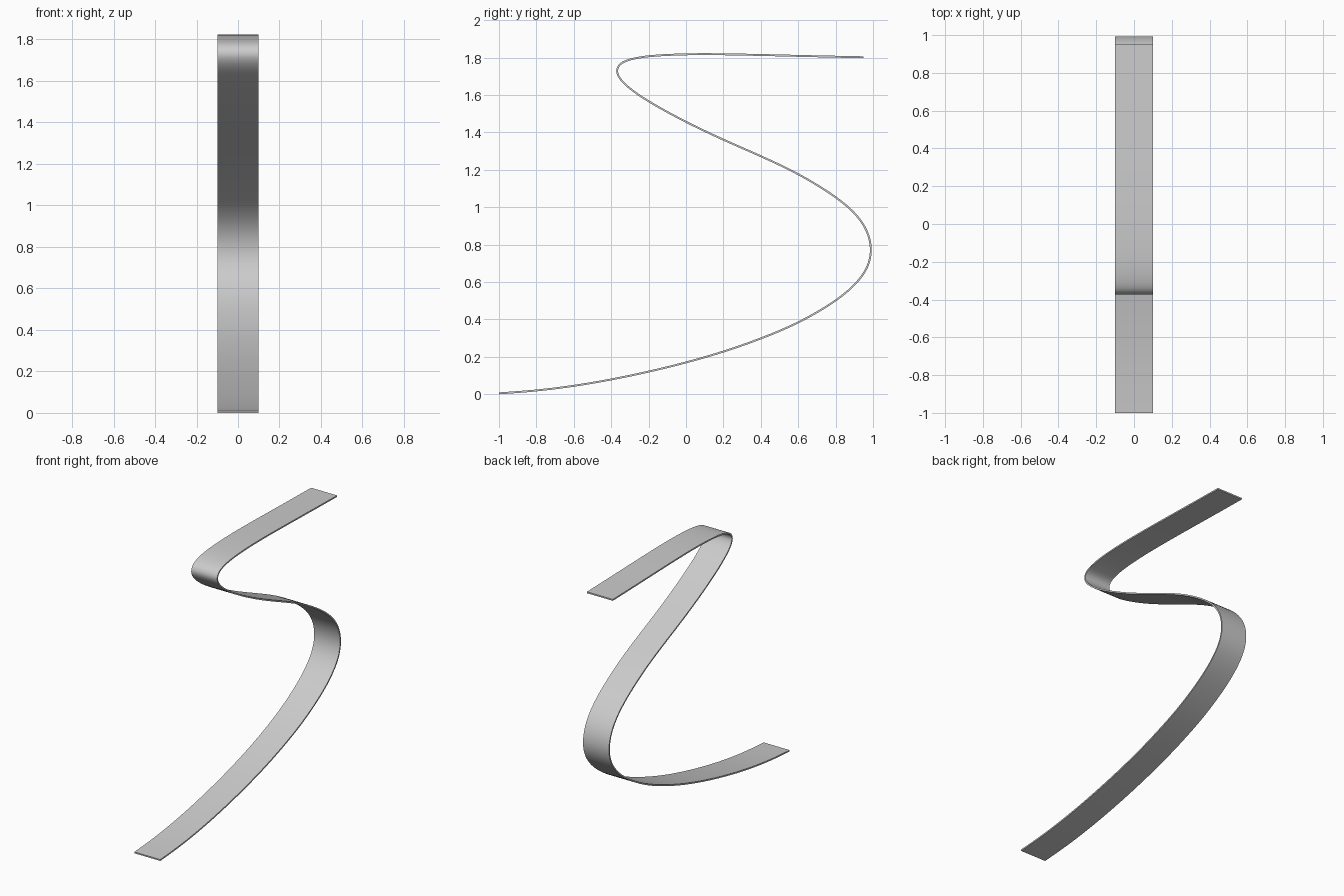
import bpy, bmesh
from mathutils import Vector

cube = bpy.data.objects.get("Cube")
if cube:
    bpy.data.objects.remove(cube)

HALF_WIDTH, THICKNESS, STEPS = 0.1, 0.01, 8

# Side path of the ribbon (y, z)
path = [(-1, .005), (-.8, .02), (-.6, .045), (-.4, .079), (-.2, .121), (0, .17),
        (.2, .228), (.4, .298), (.6, .383), (.8, .5), (.91, .594), (.97, .68),
        (.99, .77), (.97, .868), (.91, .96), (.8, 1.055), (.6, 1.178), (.4, 1.273),
        (.2, 1.361), (0, 1.456), (-.2, 1.566), (-.3, 1.635), (-.353, 1.687),
        (-.37, 1.73), (-.352, 1.766), (-.3, 1.79), (-.2, 1.808), (0, 1.818),
        (.2, 1.818), (.45, 1.813), (.7, 1.807), (.95, 1.802)]


def spline(points):
    """Centripetal Catmull-Rom curve through the points."""
    p = [Vector(q) for q in points]
    p = [2 * p[0] - p[1]] + p + [2 * p[-1] - p[-2]]
    out = []
    for a, b, c, d in zip(p, p[1:], p[2:], p[3:]):
        ab, bc, cd = ((v - u).length ** 0.5 for u, v in ((a, b), (b, c), (c, d)))
        m1 = (c - b) + bc * ((b - a) / ab - (c - a) / (ab + bc))
        m2 = (c - b) + bc * ((d - c) / cd - (d - b) / (bc + cd))
        for i in range(STEPS):
            t = i / STEPS
            out.append(b + m1 * t + (3 * (c - b) - 2 * m1 - m2) * t ** 2
                       + (2 * (b - c) + m1 + m2) * t ** 3)
    return out + [p[-2]]


# Even out the sampled curve
curve = spline(path)
for _ in range(12):
    curve = ([curve[0]] + [(a + 2 * b + c) / 4 for a, b, c in
                           zip(curve, curve[1:], curve[2:])] + [curve[-1]])

# Sweep a thin rectangle along the curve
bm = bmesh.new()
rings = []
for i, point in enumerate(curve):
    along = curve[min(i + 1, len(curve) - 1)] - curve[max(i - 1, 0)]
    side = Vector((-along.y, along.x)).normalized() * THICKNESS / 2
    corners = ((-1, -1), (1, -1), (1, 1), (-1, 1))
    rings.append([bm.verts.new((sx * HALF_WIDTH, *(point + side * sn)))
                  for sx, sn in corners])
for a, b in zip(rings, rings[1:]):
    for k in range(4):
        n = (k + 1) % 4
        bm.faces.new((a[k], a[n], b[n], b[k]))
bm.faces.new(rings[0])
bm.faces.new(rings[-1])
bmesh.ops.recalc_face_normals(bm, faces=bm.faces[:])

mesh = bpy.data.meshes.new("ribbon")
bm.to_mesh(mesh)
bm.free()
ribbon = bpy.data.objects.new("ribbon", mesh)
bpy.context.collection.objects.link(ribbon)

# Plain grey material
grey = bpy.data.materials.new("light grey")
grey.use_nodes = True
color = (0.6, 0.6, 0.6, 1)
grey.diffuse_color = color
grey.node_tree.nodes["Principled BSDF"].inputs["Base Color"].default_value = color
mesh.materials.append(grey)

# Smooth bends with crisp edges
bpy.ops.object.select_all(action='DESELECT')
ribbon.select_set(True)
bpy.context.view_layer.objects.active = ribbon
bpy.ops.object.shade_smooth_by_angle(angle=0.6)
